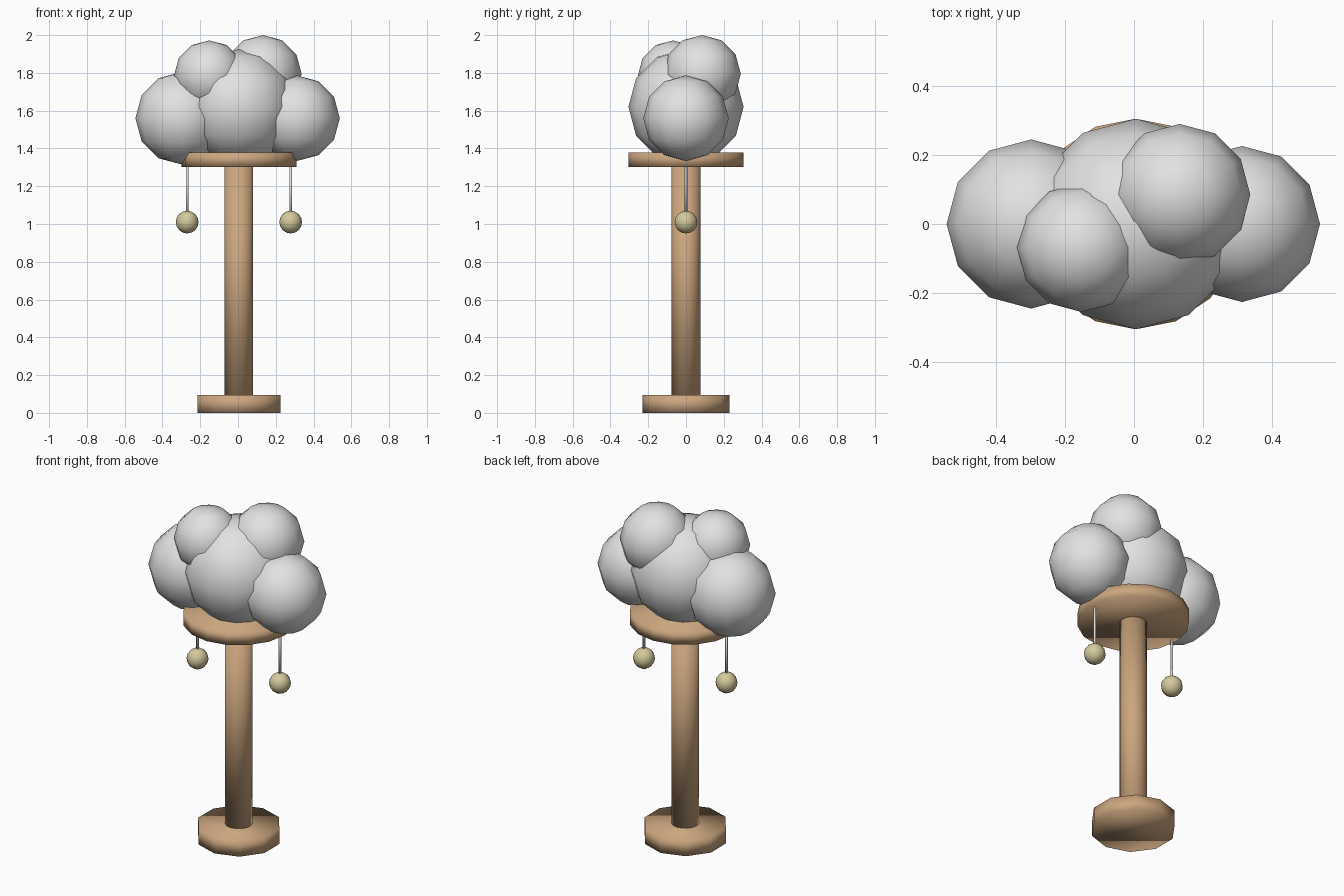
import bpy
import math

cube = bpy.data.objects.get("Cube")
if cube:
    bpy.data.objects.remove(cube, do_unlink=True)


def make_material(name, rgb):
    mat = bpy.data.materials.new(name)
    mat.use_nodes = True
    colour = (*rgb, 1.0)
    mat.diffuse_color = colour
    bsdf = next(n for n in mat.node_tree.nodes if n.type == "BSDF_PRINCIPLED")
    bsdf.inputs["Base Color"].default_value = colour
    return mat


wood = make_material("light_wood", (0.60, 0.38, 0.21))
pale_grey = make_material("pale_grey", (0.76, 0.76, 0.76))
cream = make_material("pale_olive", (0.66, 0.59, 0.34))
CX = 0.005  # axis of the post


def finish(name, mat):
    obj = bpy.context.object
    obj.name = name
    obj.data.name = name
    obj.data.materials.append(mat)
    bpy.ops.object.shade_smooth()
    return obj


def disc(name, mat, x, radius, bottom, top, sides):
    bpy.ops.mesh.primitive_cylinder_add(
        vertices=sides, radius=radius, depth=top - bottom,
        location=(x, 0, (bottom + top) / 2))
    return finish(name, mat)


def ball(name, mat, centre, radius, segments=12, rings=6):
    bpy.ops.mesh.primitive_uv_sphere_add(
        segments=segments, ring_count=rings, radius=radius, location=centre)
    return finish(name, mat)


# Wooden stand
disc("base", wood, CX, 0.231, 0, 0.095, 10)
disc("post", wood, CX, 0.0755, 0.09, 1.31, 16)
disc("platform", wood, CX, 0.305, 1.303, 1.378, 16)

# Puffy crown
ball("crown_centre", pale_grey, (CX, 0, 1.62), 0.305)
ball("crown_right", pale_grey, (-0.298, 0, 1.56), 0.245)
ball("crown_left", pale_grey, (0.313, 0, 1.56), 0.226)
ball("crown_front_top", pale_grey, (-0.152, -0.068, 1.785), 0.187)
ball("crown_back_top", pale_grey, (0.132, 0.085, 1.795), 0.205)

# Hanging baubles
for side, sign in (("right", -1), ("left", 1)):
    x = CX + sign * 0.274
    disc(side + "_string", pale_grey, x, 0.007, 1.04, 1.32, 8)
    ball(side + "_bauble", cream, (x, 0, 1.01), 0.06, 12, 8)
